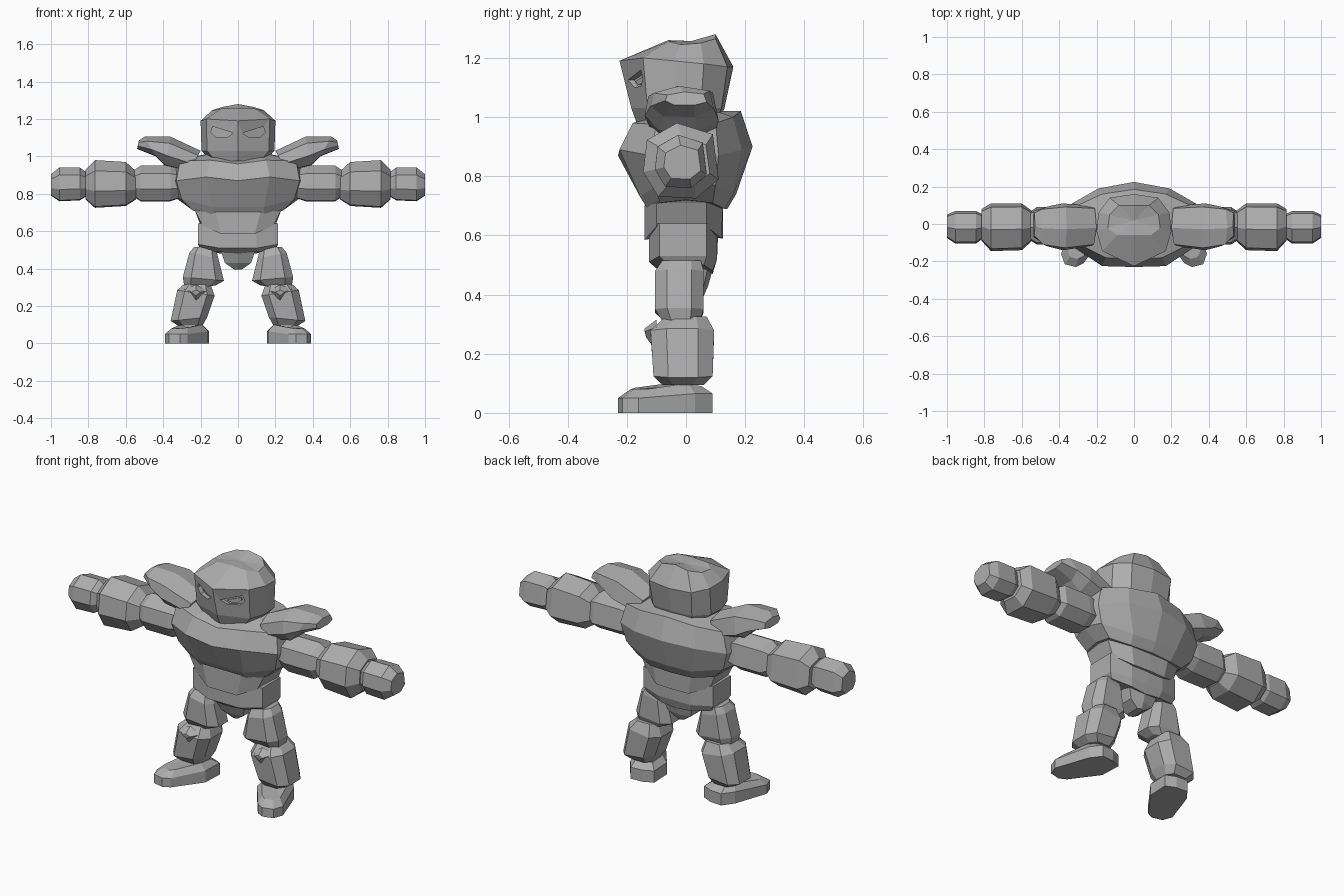
import bpy, bmesh, math
from mathutils import Vector

stone = bpy.data.materials.new("grey stone")
stone.diffuse_color = (0.42, 0.42, 0.42, 1)


def loft(name, rings, side=1):
    """Skin a stack of rings of 3D points and close both ends with fans."""
    bm = bmesh.new()
    loops = [[bm.verts.new((p[0] * side, p[1], p[2])) for p in r] for r in rings]
    n = len(rings[0])
    for a, b in zip(loops, loops[1:]):
        for i in range(n):
            bm.faces.new((a[i], a[(i + 1) % n], b[(i + 1) % n], b[i]))
    for ring in (loops[0], loops[-1]):
        c = bm.verts.new(sum((v.co for v in ring), Vector()) / n)
        for i in range(n):
            bm.faces.new((ring[i], ring[(i + 1) % n], c))
    bmesh.ops.recalc_face_normals(bm, faces=bm.faces)
    me = bpy.data.meshes.new(name)
    bm.to_mesh(me)
    bm.free()
    me.materials.append(stone)
    ob = bpy.data.objects.new(name, me)
    bpy.context.collection.objects.link(ob)
    return ob


def sym(half):
    """Complete a ring from its right half, listed front to back."""
    return half + [(-x, y, z) for x, y, z in half[-2:0:-1]]


def at(z, half):
    return sym([(x, y, z) for x, y in half])


ARM = [(-.1, 1), (.85, .7), (1, -.5), (.4, -1), (-.6, -.95), (-1, -.3), (-.9, .55)]
LEG = [(-.6, -1), (.6, -1), (1, -.5), (1, .5), (.6, 1), (-.6, 1), (-1, .5), (-1, -.5)]


def arm_ring(x, y0, y1, z0, z1, lean=0):
    return [(x + lean * v, (y0 + y1) / 2 + u * (y1 - y0) / 2,
             (z0 + z1) / 2 + v * (z1 - z0) / 2) for u, v in ARM]


def leg_ring(z, x0, x1, y0, y1, lean=0):
    return [((x0 + x1) / 2 + u * (x1 - x0) / 2,
             (y0 + y1) / 2 + v * (y1 - y0) / 2, z + lean * u) for u, v in LEG]


# Head with a wedge-shaped face
head = loft("head", [
    at(.975, [(0, -.165), (.12, -.12), (.145, -.03), (.13, .05), (.09, .1), (0, .11)]),
    at(1.03, [(0, -.185), (.165, -.13), (.195, -.04), (.19, .05), (.12, .12), (0, .13)]),
    sym([(0, -.225, 1.19), (.17, -.145, 1.2), (.2, -.04, 1.19),
         (.19, .06, 1.18), (.13, .14, 1.17), (0, .16, 1.17)]),
    sym([(0, -.06, 1.26), (.09, -.06, 1.255), (.14, -.02, 1.245),
         (.13, .05, 1.25), (.08, .1, 1.265), (0, .1, 1.28)])])

# Carved eye sockets and the eyes inside them
SOCKET = [(.025, 1.125), (.135, 1.16), (.145, 1.13), (.12, 1.105), (.06, 1.1)]
EYE = [(.05, 1.12), (.115, 1.14), (.12, 1.125), (.105, 1.113), (.07, 1.11)]
for s, tag in ((1, "right"), (-1, "left")):
    cutter = loft(tag + "_eye_cutter", [[(x, -.3, z) for x, z in SOCKET],
                  [(x, -.187 + .47 * x, z) for x, z in SOCKET]], s)
    cutter.hide_render = True
    cutter.hide_set(True)
    cut = head.modifiers.new(tag + " socket", "BOOLEAN")
    cut.operation, cut.object, cut.solver = "DIFFERENCE", cutter, "EXACT"
    loft(tag + "_eye", [[(x, -.195 + .47 * x, z) for x, z in EYE],
                        [(x, -.186 + .47 * x, z) for x, z in EYE]], s)

# Chest and hunched back
loft("chest", [
    sym([(0, -.13, .69), (.14, -.13, .69), (.24, -.09, .71), (.25, 0, .72),
         (.24, .09, .71), (.13, .13, .69), (0, .14, .69)]),
    sym([(0, -.155, .73), (.14, -.155, .73), (.3, -.1, .77), (.335, 0, .78),
         (.3, .1, .77), (.14, .16, .74), (0, .17, .74)]),
    sym([(0, -.23, .87), (.17, -.225, .89), (.33, -.12, .87), (.35, 0, .87),
         (.33, .11, .87), (.19, .19, .89), (0, .225, .9)]),
    sym([(0, -.19, .96), (.15, -.18, .98), (.31, -.1, .975), (.33, 0, .98),
         (.3, .1, .98), (.17, .16, 1.0), (0, .185, 1.02)]),
    sym([(0, -.12, .98), (.1, -.11, 1.0), (.17, -.06, 1.01), (.18, 0, 1.01),
         (.17, .06, 1.01), (.1, .1, 1.02), (0, .12, 1.02)])])

# Waist, pelvis and crotch
loft("waist", [
    sym([(0, -.14, .585), (.09, -.14, .585), (.19, -.1, .63), (.2, .07, .63),
         (.1, .12, .59), (0, .125, .59)]),
    sym([(0, -.14, .70), (.12, -.14, .70), (.23, -.1, .71), (.23, .07, .71),
         (.12, .125, .70), (0, .125, .70)]),
    at(.74, [(0, -.12), (.12, -.12), (.25, -.07), (.25, .07), (.12, .11), (0, .12)])])
loft("pelvis", [
    sym([(0, -.09, .48), (.1, -.09, .49), (.2, -.06, .5), (.2, .06, .5),
         (.09, .09, .48), (0, .09, .47)]),
    sym([(0, -.125, .51), (.1, -.125, .51), (.215, -.09, .53), (.215, .07, .53),
         (.1, .105, .52), (0, .105, .52)]),
    at(.64, [(0, -.125), (.1, -.125), (.215, -.09), (.215, .07), (.1, .105), (0, .11)])])
loft("crotch", [
    at(.395, [(0, -.04), (.02, -.03), (.02, .05), (0, .06)]),
    at(.43, [(0, -.07), (.07, -.05), (.07, .06), (0, .075)]),
    at(.52, [(0, -.105), (.1, -.09), (.1, .08), (0, .1)])])

for s, tag in ((1, "right_"), (-1, "left_")):
    # Shoulder pad leaning outwards
    loft(tag + "shoulder_pad", [
        arm_ring(.23, -.12, .1, .92, 1.03, -.03),
        arm_ring(.375, -.14, .11, .95, 1.105, -.015),
        arm_ring(.47, -.12, .095, 1.0, 1.105, .03),
        arm_ring(.535, -.07, .07, 1.04, 1.085, -.005)], s)
    # Arm blocks
    loft(tag + "upper_arm", [
        arm_ring(.30, -.09, .08, .78, .93),
        arm_ring(.36, -.11, .09, .76, .95),
        arm_ring(.52, -.11, .09, .76, .95),
        arm_ring(.565, -.08, .06, .79, .92)], s)
    loft(tag + "forearm", [
        arm_ring(.545, -.09, .07, .77, .92),
        arm_ring(.60, -.14, .11, .735, .97),
        arm_ring(.765, -.145, .11, .725, .98),
        arm_ring(.815, -.09, .08, .77, .93)], s)
    loft(tag + "hand", [
        arm_ring(.805, -.075, .05, .79, .91),
        arm_ring(.845, -.105, .07, .765, .94),
        arm_ring(.955, -.105, .07, .76, .94),
        arm_ring(1.0, -.075, .05, .79, .905)], s)
    # Leg blocks
    loft(tag + "thigh", [
        leg_ring(.30, .12, .285, -.07, .04, -.01),
        leg_ring(.345, .075, .295, -.105, .06, .01),
        leg_ring(.47, .105, .26, -.105, .06, .015),
        leg_ring(.515, .12, .235, -.08, .05)], s)
    loft(tag + "shin", [
        leg_ring(.095, .19, .32, -.08, .06),
        leg_ring(.13, .165, .36, -.11, .09, -.01),
        leg_ring(.27, .125, .325, -.12, .095, .015),
        leg_ring(.325, .15, .28, -.07, .07)], s)
    # Faceted kneecap
    loft(tag + "knee", [
        [(.165, -.10, .28), (.225, -.10, .315), (.285, -.10, .29), (.225, -.10, .21)],
        [(.2, -.14, .275), (.225, -.14, .285), (.25, -.14, .275), (.225, -.135, .255)]], s)
    # Turned-out foot with a sloping toe
    SOLE = [(.21, .085), (.155, .06), (.16, -.06), (.27, -.21), (.31, -.23),
            (.37, -.215), (.39, -.16), (.325, .03), (.28, .09)]
    TOP = [.065, .065, .065, .05, .05, .05, .05, .065, .065]
    CROWN = [.09, .09, .1, .085, .08, .08, .08, .1, .09]
    cx, cy = .27, -.06
    loft(tag + "foot", [
        [(x, y, 0) for x, y in SOLE],
        [(x, y, h) for (x, y), h in zip(SOLE, TOP)],
        [(cx + (x - cx) * .72, cy + (y - cy) * .75, h)
         for (x, y), h in zip(SOLE, CROWN)]], s)
